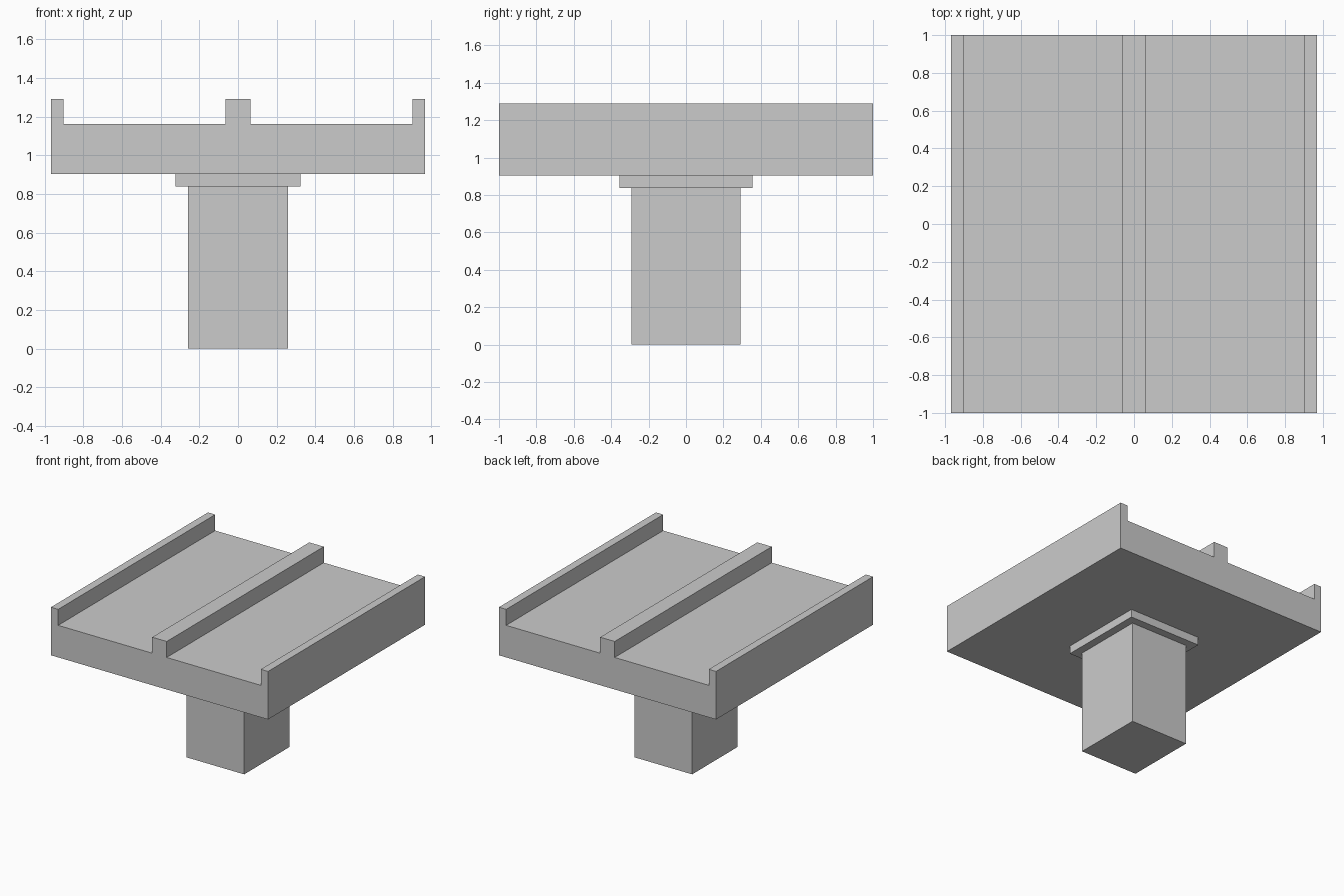
import bpy
import bmesh

if "Cube" in bpy.data.objects:
    bpy.data.objects.remove(bpy.data.objects["Cube"])

U = 2 / 31  # module: the deck is 31 modules long


def make_object(name, bm):
    bmesh.ops.recalc_face_normals(bm, faces=bm.faces)
    mesh = bpy.data.meshes.new(name)
    bm.to_mesh(mesh)
    bm.free()
    obj = bpy.data.objects.new(name, mesh)
    bpy.context.collection.objects.link(obj)
    return obj


def box(name, half_x, half_y, z0, z1):
    bm = bmesh.new()
    bmesh.ops.create_cube(bm, size=1)
    bmesh.ops.scale(bm, vec=(2 * half_x, 2 * half_y, z1 - z0), verts=bm.verts)
    bmesh.ops.translate(bm, vec=(0, 0, (z0 + z1) / 2), verts=bm.verts)
    return make_object(name, bm)


def extrude_profile(name, profile, half_y):
    bm = bmesh.new()
    face = bm.faces.new([bm.verts.new((x, -half_y, z)) for x, z in profile])
    ext = bmesh.ops.extrude_face_region(bm, geom=[face], use_keep_orig=True)
    verts = [g for g in ext["geom"] if isinstance(g, bmesh.types.BMVert)]
    bmesh.ops.translate(bm, vec=(0, 2 * half_y, 0), verts=verts)
    return make_object(name, bm)


# Bridge deck: side parapets and central divider in one cross-section
right = [(15, 14), (15, 20), (14, 20), (14, 18), (1, 18), (1, 20)]
left = [(-x, z) for x, z in reversed(right)]
extrude_profile("bridge_deck", [(x * U, z * U) for x, z in right + left], 15.5 * U)

# Bearing cap under the deck
box("pier_cap", 5 * U, 5.5 * U, 13 * U, 14 * U)

# Supporting pier
box("pier", 4 * U, 4.5 * U, 0, 13 * U)
